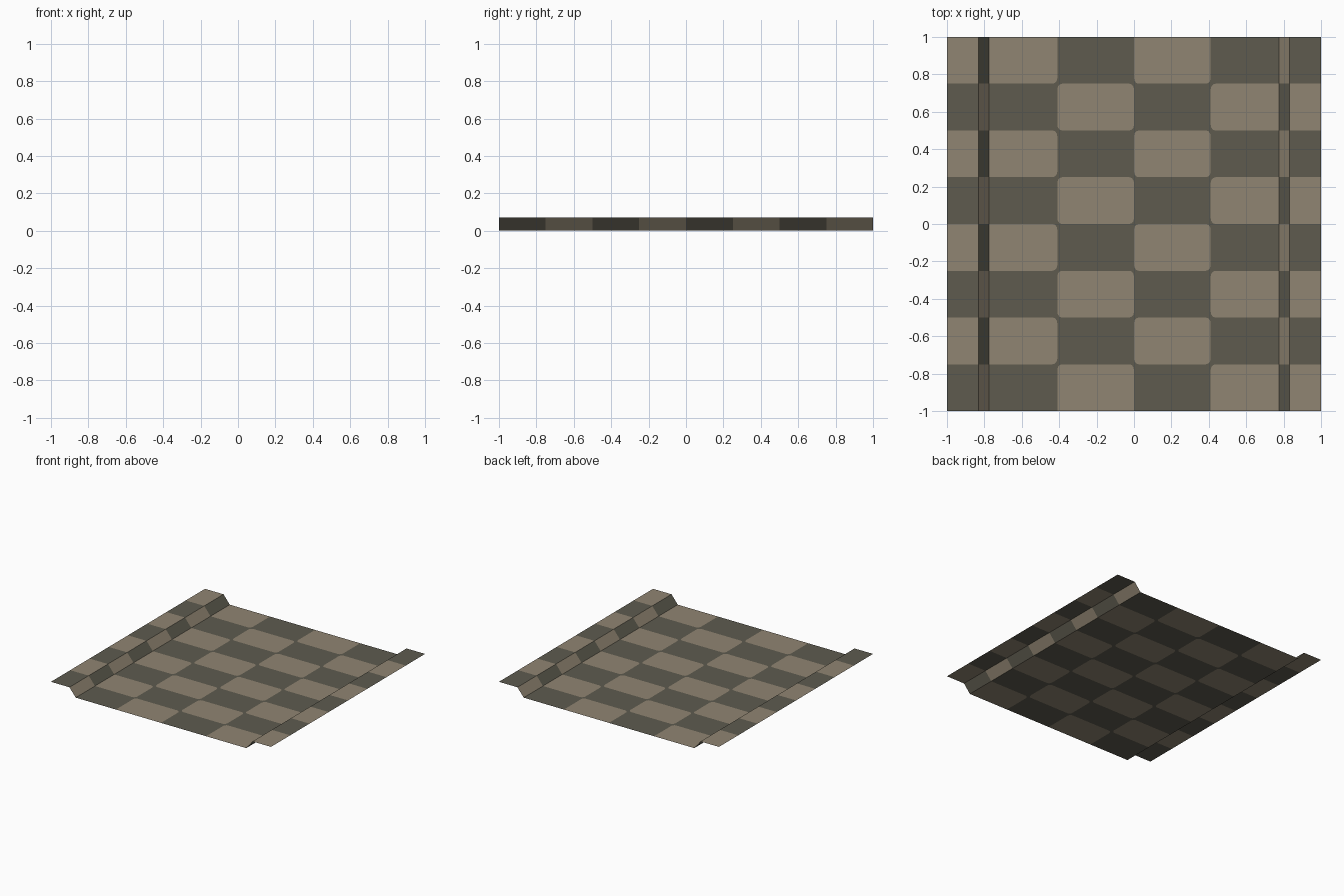
import bpy, bmesh, math

if "Cube" in bpy.data.objects:
    bpy.data.objects.remove(bpy.data.objects["Cube"])

# Folded sheet: flat pan with a raised flange on each long side
HALF = [(0.0, 0.0), (0.41, 0.0), (0.775, 0.0), (0.832, 0.07), (1.0, 0.07)]
PROFILE = [(-x, z) for x, z in reversed(HALF[1:])] + HALF
ROWS = 8
STEP = 2 / ROWS
RX, RY, SEG = 0.025, 0.03, 3      # rounded corners of the light patches


def material(name, rgb):
    m = bpy.data.materials.new(name)
    m.diffuse_color = (*rgb, 1)
    m.use_nodes = True
    m.node_tree.nodes["Principled BSDF"].inputs["Base Color"].default_value = m.diffuse_color
    return m


def corner(cx, cy, sx, sy):
    """Arc points inside a cell corner, running from the x side to the y side."""
    return [(cx + sx * RX * (1 - math.sin(t)), cy + sy * RY * (1 - math.cos(t)))
            for t in (i / SEG * math.pi / 2 for i in range(SEG + 1))]


bm = bmesh.new()


def face(points, mat):
    f = bm.faces.new([bm.verts.new(p) for p in points])
    f.normal_update()
    if f.normal.z < 0:
        f.normal_flip()
    f.material_index = mat


# Checkered panels, alternating light and dark
for c in range(len(PROFILE) - 1):
    (x0, z0), (x1, z1) = PROFILE[c], PROFILE[c + 1]
    for r in range(ROWS):
        y0, y1 = -1 + r * STEP, -1 + (r + 1) * STEP
        light = (c + r) % 2
        outline = []
        for x, y, z, sx, sy in ((x0, y0, z0, 1, 1), (x1, y0, z1, -1, 1),
                                (x1, y1, z1, -1, -1), (x0, y1, z0, 1, -1)):
            if light and abs(x) < 0.5 and abs(y) < 0.99:
                arc = [(px, py, z) for px, py in corner(x, y, sx, sy)]
                face([(x, y, z)] + arc, 0)
                outline += arc if sx == sy else arc[::-1]
            else:
                outline.append((x, y, z))
        # arcs run x-side to y-side, so reverse them to follow the outline
        cx, cy = (x0 + x1) / 2, (y0 + y1) / 2
        outline.sort(key=lambda p: math.atan2((p[1] - cy) / STEP, (p[0] - cx) / (x1 - x0)))
        face(outline, 1 if light else 0)

bmesh.ops.remove_doubles(bm, verts=bm.verts, dist=1e-5)
mesh = bpy.data.meshes.new("folded_sheet")
bm.to_mesh(mesh)
mesh.materials.append(material("dark olive grey", (0.112, 0.105, 0.078)))
mesh.materials.append(material("light tan", (0.279, 0.235, 0.168)))
bpy.context.collection.objects.link(bpy.data.objects.new("folded_sheet", mesh))
